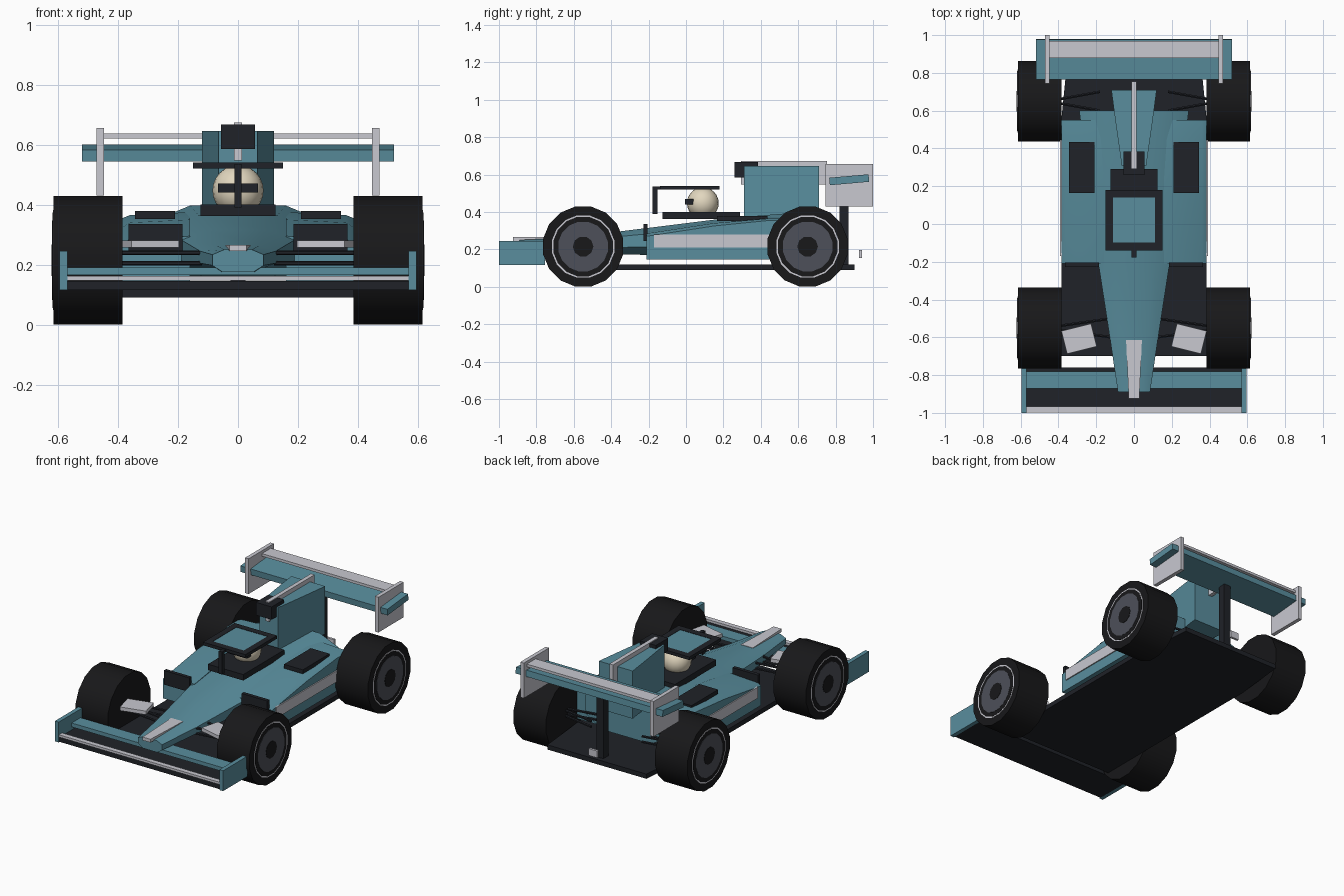
import bpy, bmesh, math
from mathutils import Vector, Matrix

if "Cube" in bpy.data.objects:
    bpy.data.objects.remove(bpy.data.objects["Cube"])


def mat(name, r, g, b):
    m = bpy.data.materials.new(name)
    m.diffuse_color = (r, g, b, 1)
    m.use_nodes = True
    m.node_tree.nodes["Principled BSDF"].inputs["Base Color"].default_value = m.diffuse_color
    return m


TEAL = mat("teal_paint", 0.10, 0.27, 0.34)
DARK = mat("carbon", 0.014, 0.016, 0.021)
TYRE = mat("rubber", 0.009, 0.009, 0.010)
RIM = mat("rim_grey", 0.075, 0.08, 0.10)
PALE = mat("pale_grey", 0.58, 0.58, 0.63)
CREAM = mat("cream", 0.76, 0.68, 0.52)
SIDES = ((-1, "left"), (1, "right"))


def finish(name, bm, material, smooth=None):
    bmesh.ops.recalc_face_normals(bm, faces=bm.faces)
    me = bpy.data.meshes.new(name)
    bm.to_mesh(me)
    bm.free()
    ob = bpy.data.objects.new(name, me)
    bpy.context.collection.objects.link(ob)
    me.materials.append(material)
    if smooth:
        bpy.ops.object.select_all(action='DESELECT')
        ob.select_set(True)
        bpy.context.view_layer.objects.active = ob
        bpy.ops.object.shade_smooth_by_angle(angle=math.radians(smooth))
    return ob


def box(name, x, y, z, material, rot=(0, 'X')):
    """Box from (min, max) ranges, optionally turned about its centre."""
    bm = bmesh.new()
    size = [b - a for a, b in (x, y, z)]
    centre = Vector([(a + b) / 2 for a, b in (x, y, z)])
    m = Matrix.Translation(centre) @ Matrix.Rotation(math.radians(rot[0]), 4, rot[1])
    bmesh.ops.create_cube(bm, size=1, matrix=m @ Matrix.Diagonal((*size, 1)))
    return finish(name, bm, material)


def pair(name, x, y, z, material, rot=(0, 'X')):
    for s, side in SIDES:
        box(f"{name}_{side}", sorted((s * x[0], s * x[1])), y, z, material, (s * rot[0], rot[1]))


def rod(name, a, b, r, material, sides=6, turn=0.0, smooth=None):
    """Cylinder between two points."""
    a, b = Vector(a), Vector(b)
    d = b - a
    m = Matrix.Translation((a + b) / 2) @ d.to_track_quat('Z', 'Y').to_matrix().to_4x4()
    bm = bmesh.new()
    bmesh.ops.create_cone(bm, cap_ends=True, segments=sides, radius1=r, radius2=r, depth=d.length,
                          matrix=m @ Matrix.Rotation(turn, 4, 'Z'))
    return finish(name, bm, material, smooth)


def loft(name, rings, material, smooth=None):
    """Skin a list of equal-length point rings and cap both ends."""
    bm = bmesh.new()
    vs = [[bm.verts.new(p) for p in ring] for ring in rings]
    n = len(vs[0])
    for r0, r1 in zip(vs, vs[1:]):
        for i in range(n):
            j = (i + 1) % n
            bm.faces.new((r0[i], r0[j], r1[j], r1[i]))
    bm.faces.new(vs[0])
    bm.faces.new(vs[-1])
    return finish(name, bm, material, smooth)


def plate(name, outline, z0, z1, material):
    return loft(name, [[(x, y, z) for x, y in outline] for z in (z0, z1)], material)


# Floor
plate("floor", [(-0.385, -0.70), (0.385, -0.70), (0.385, 0.55), (0.35, 0.90), (-0.35, 0.90), (-0.385, 0.55)],
      0.09, 0.12, DARK)


# Main body and nose: chamfered section growing toward the rear
def section(y, w, z0, z1):
    h = z1 - z0
    return [(-0.6 * w, y, z0), (0.6 * w, y, z0), (w, y, z0 + 0.3 * h), (w, y, z0 + 0.78 * h),
            (0.55 * w, y, z1), (-0.55 * w, y, z1), (-w, y, z0 + 0.78 * h), (-w, y, z0 + 0.3 * h)]


loft("body", [section(-0.89, 0.085, 0.175, 0.25), section(-0.62, 0.125, 0.18, 0.263),
              section(-0.20, 0.19, 0.17, 0.315), section(0.20, 0.24, 0.15, 0.365),
              section(0.60, 0.29, 0.15, 0.397)], TEAL, 35)
plate("nose_stripe", [(-0.028, -0.925), (0.028, -0.925), (0.042, -0.615), (-0.042, -0.615)], 0.245, 0.266, PALE)

# Sidepods with intakes, side panels and top vents
for s, side in SIDES:
    loft(f"sidepod_{side}", [
        [(s * x, y, z) for x, z in ((0.16, 0.145), (0.385, 0.145), (0.385, zo), (0.36, zi), (0.16, zi + 0.01))]
        for y, zo, zi in ((-0.21, 0.27, 0.285), (0.15, 0.325, 0.34), (0.45, 0.355, 0.365), (0.55, 0.355, 0.365))],
        TEAL, 30)
pair("intake", (0.185, 0.365), (-0.228, -0.205), (0.245, 0.335), DARK)
pair("side_panel", (0.38, 0.392), (-0.17, 0.50), (0.21, 0.28), PALE)
pair("top_vent", (0.21, 0.343), (0.165, 0.435), (0.352, 0.378), DARK)

# Cockpit surround, driver helmet and visor
box("cockpit_surround", (-0.125, 0.125), (-0.125, 0.29), (0.362, 0.40), DARK)
bm = bmesh.new()
bmesh.ops.create_uvsphere(bm, u_segments=20, v_segments=12, radius=0.085, matrix=Matrix.Translation((0, 0.09, 0.447)))
finish("helmet", bm, CREAM, 60)
box("visor", (-0.066, 0.066), (-0.005, 0.04), (0.44, 0.47), DARK)

# Cockpit guard
pair("guard_side", (0.11, 0.15), (-0.14, 0.18), (0.52, 0.54), DARK)
box("guard_front", (-0.11, 0.11), (-0.14, -0.098), (0.52, 0.54), DARK)
box("guard_rear", (-0.11, 0.11), (0.14, 0.18), (0.52, 0.54), DARK)
box("guard_panel", (-0.11, 0.11), (-0.098, 0.14), (0.522, 0.538), TEAL)
box("guard_pillar", (-0.012, 0.012), (-0.178, -0.152), (0.39, 0.535), DARK)
box("guard_pillar_top", (-0.012, 0.012), (-0.155, -0.135), (0.52, 0.535), DARK)

# Engine cover, roof intake and spine fin
plate("engine_cover", [(-0.065, 0.31), (0.065, 0.31), (0.095, 0.52), (0.12, 0.71), (-0.12, 0.71), (-0.095, 0.52)],
      0.34, 0.645, TEAL)
box("roof_intake", (-0.056, 0.056), (0.26, 0.385), (0.585, 0.667), DARK)
box("spine_fin", (-0.013, 0.013), (0.295, 0.755), (0.547, 0.673), PALE)

# Front wing
box("front_wing_plane", (-0.57, 0.57), (-0.99, -0.76), (0.115, 0.145), DARK)
box("front_wing_lip", (-0.57, 0.57), (-0.997, -0.965), (0.148, 0.163), PALE)
box("front_wing_flap", (-0.57, 0.57), (-0.87, -0.78), (0.165, 0.19), TEAL)
pair("front_wing_endplate", (0.568, 0.595), (-1.0, -0.755), (0.115, 0.245), TEAL)

# Flicks inboard of the front wheels
pair("flick", (0.21, 0.372), (-0.67, -0.545), (0.257, 0.28), PALE, (-14, 'Z'))

# Rear wing, pillar and rear lamp
box("rear_wing_plane", (-0.52, 0.52), (0.767, 0.978), (0.552, 0.592), TEAL, (5, 'X'))
box("rear_wing_flap", (-0.46, 0.46), (0.88, 0.97), (0.62, 0.637), PALE)
pair("rear_wing_endplate", (0.447, 0.472), (0.745, 1.0), (0.43, 0.655), PALE)
box("rear_wing_pillar", (-0.025, 0.025), (0.82, 0.87), (0.10, 0.565), DARK)
box("rear_lamp", (-0.03, 0.03), (0.925, 0.94), (0.153, 0.197), PALE)

# Wheels and suspension arms
for axle, y in (("front", -0.55), ("rear", 0.65)):
    for s, side in SIDES:
        tag = f"{axle}_{side}"

        def disc(part, x0, x1, r, material, sides=16):
            rod(f"{part}_{tag}", (s * x0, y, 0.215), (s * x1, y, 0.215), r, material, sides, math.pi / sides, 30)

        disc("tyre", 0.385, 0.615, 0.218, TYRE)
        disc("rim_band", 0.60, 0.617, 0.170, PALE)
        disc("rim_well", 0.60, 0.6185, 0.162, TYRE)
        disc("rim", 0.60, 0.620, 0.135, RIM)
        disc("hub", 0.60, 0.622, 0.055, TYRE, 10)
        inner = 0.12 if axle == "front" else 0.18
        for level, z in (("lower", 0.205), ("upper", 0.24)):
            for leg, dy in (("fore", -0.05), ("aft", 0.05)):
                rod(f"{level}_{leg}_arm_{tag}", (s * inner, y + dy, z), (s * 0.40, y + dy * 0.2, z),
                    0.008, DARK)
